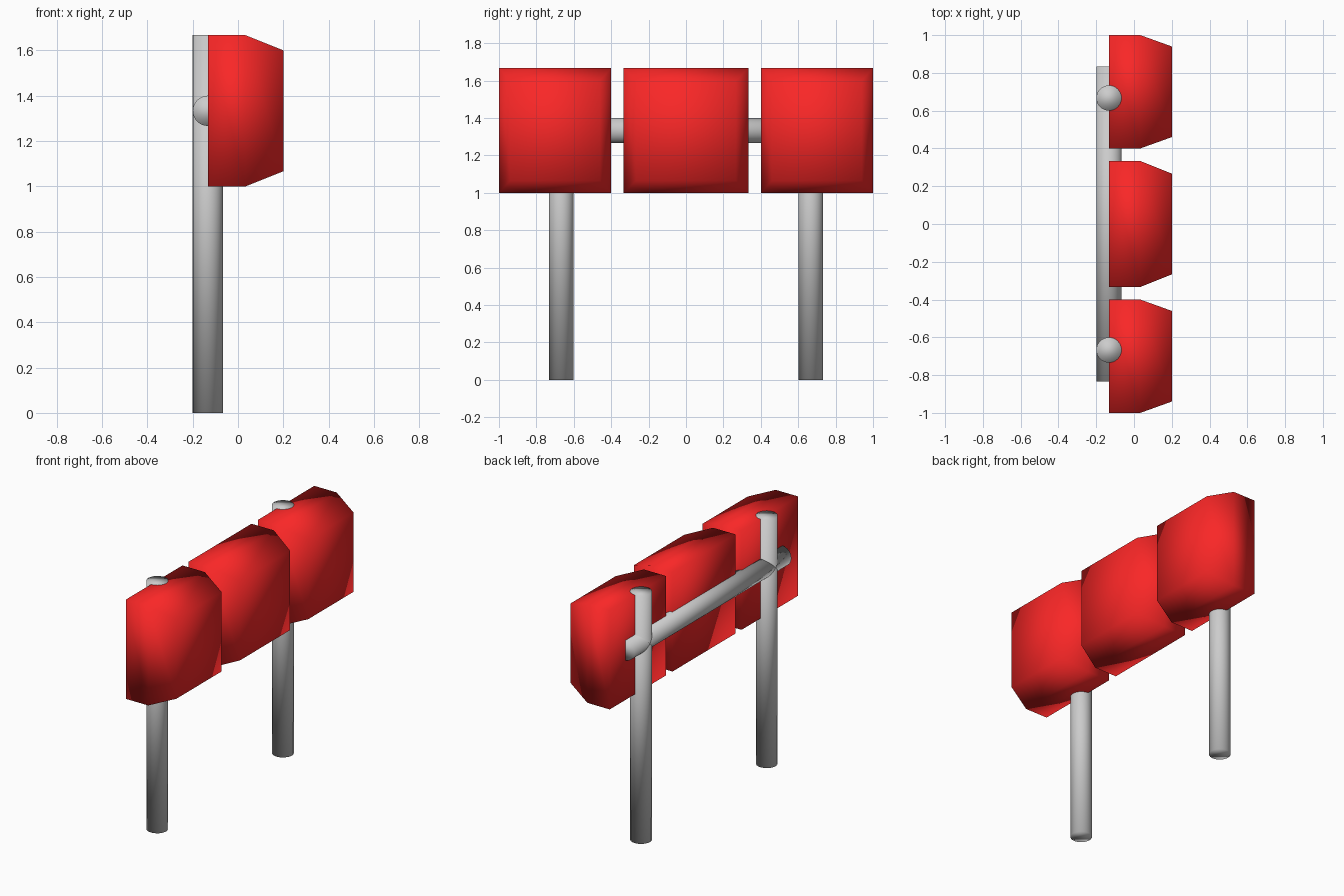
import bpy, bmesh
from math import pi

if "Cube" in bpy.data.objects:
    bpy.data.objects.remove(bpy.data.objects["Cube"])

red = bpy.data.materials.new("red_padding")
red.diffuse_color = (0.95, 0.02, 0.02, 1)
red.use_nodes = True
red.node_tree.nodes["Principled BSDF"].inputs["Base Color"].default_value = red.diffuse_color


def smooth(ob):
    for p in ob.data.polygons:
        p.use_smooth = True


def tube(name, loc, length, rot=(0, 0, 0)):
    bpy.ops.mesh.primitive_cylinder_add(vertices=32, radius=0.0667, depth=length,
                                        location=loc, rotation=rot)
    ob = bpy.context.object
    ob.name = name
    smooth(ob)


def pad(name, y, width):
    # Loft of three rectangles along x: full back, full middle, narrowed front
    z, height = 1.333, 0.667
    bm = bmesh.new()
    rings = []
    for x, s in ((-0.133, 1), (0.033, 1), (0.2, 0.8)):
        rings.append([bm.verts.new((x, y + a * s * width / 2, z + b * s * height / 2))
                      for a, b in ((-1, -1), (1, -1), (1, 1), (-1, 1))])
    for r0, r1 in zip(rings, rings[1:]):
        for i in range(4):
            j = (i + 1) % 4
            bm.faces.new((r0[i], r0[j], r1[j], r1[i]))
    bm.faces.new(rings[0])
    bm.faces.new(rings[-1])
    bmesh.ops.recalc_face_normals(bm, faces=bm.faces)
    me = bpy.data.meshes.new(name)
    bm.to_mesh(me)
    bm.free()
    ob = bpy.data.objects.new(name, me)
    bpy.context.collection.objects.link(ob)
    me.materials.append(red)
    smooth(ob)


# Upright posts
for side, y in (("near", -0.667), ("far", 0.667)):
    tube(side + "_post", (-0.133, y, 0.8333), 1.6667)

# Horizontal rail
tube("cross_rail", (-0.133, 0, 1.333), 1.6667, (pi / 2, 0, 0))

# Padded blocks
pad("near_pad", -0.7, 0.6)
pad("middle_pad", 0, 0.667)
pad("far_pad", 0.7, 0.6)
